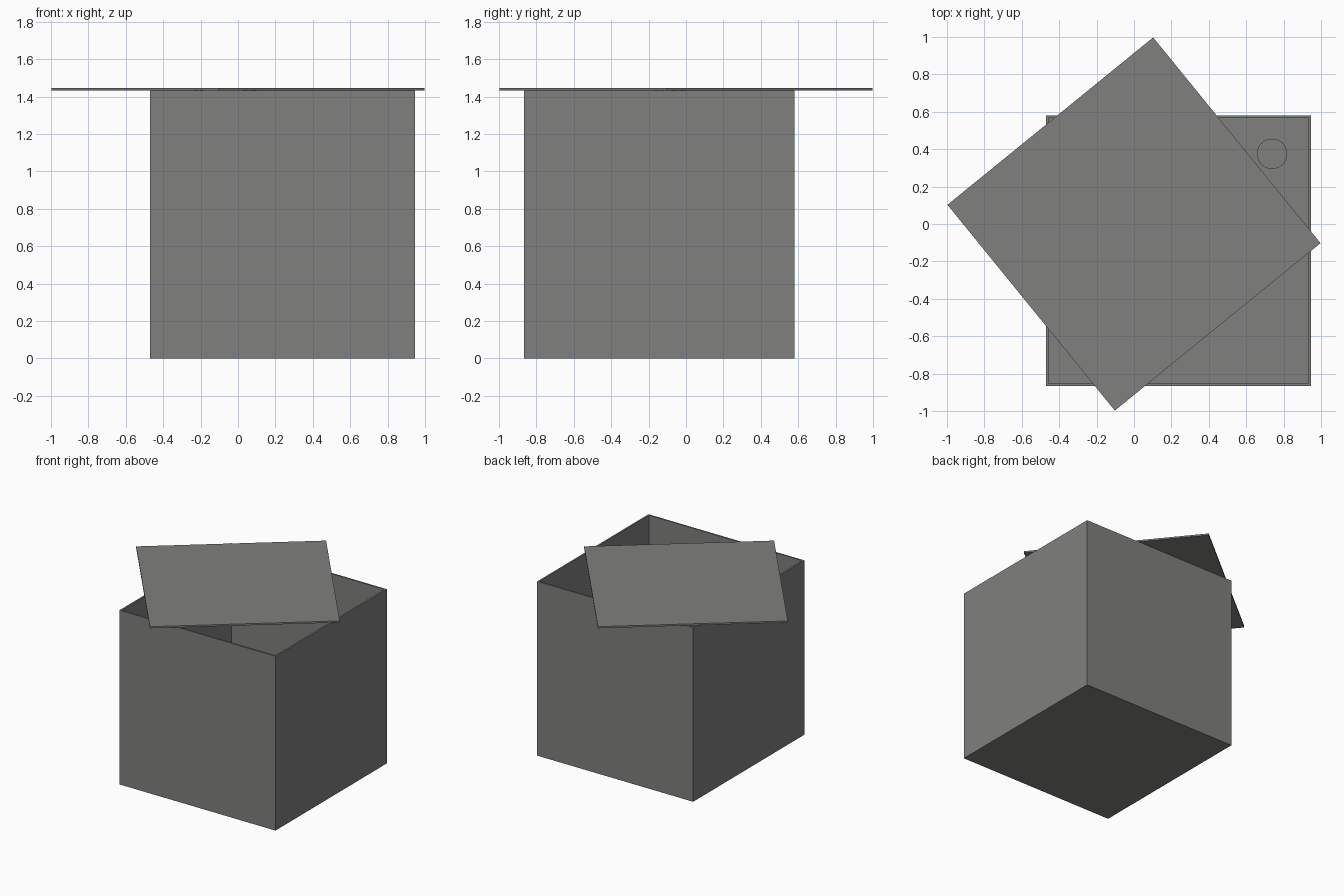
import bpy, math

if "Cube" in bpy.data.objects:
    bpy.data.objects.remove(bpy.data.objects["Cube"])

grey = bpy.data.materials.new("plain grey")
grey.diffuse_color = (0.215, 0.215, 0.21, 1)
grey.use_nodes = True
grey.node_tree.nodes["Principled BSDF"].inputs["Base Color"].default_value = grey.diffuse_color

S = 1.418   # panel side
T = 0.0135  # panel thickness
CX, CY = 0.238, -0.143  # centre of the box


def panel(name, loc, size, turn=0):
    bpy.ops.mesh.primitive_cube_add(size=1, location=loc, rotation=(0, 0, turn))
    ob = bpy.context.object
    ob.name = name
    ob.scale = size
    ob.data.materials.append(grey)
    return ob


# floor and four walls of the open box
panel("floor", (CX, CY, T / 2), (S, S, T))
for name, s in (("left_wall", -1), ("right_wall", 1)):
    panel(name, (CX + s * (S - T) / 2, CY, T + S / 2), (T, S, S))
for name, s in (("front_wall", -1), ("back_wall", 1)):
    panel(name, (CX, CY + s * (S + T) / 2, (S + T) / 2), (S, T, S + T))

# loose lid, turned and lying on the rim
panel("lid", (0, 0, S + 1.5 * T), (S, S, T), math.atan2(0.895, 1.1))

# small round object standing in the back right corner
H = 0.2
bpy.ops.mesh.primitive_cylinder_add(vertices=32, radius=0.081, depth=H,
                                    location=(0.738, 0.375, T + H / 2))
can = bpy.context.object
can.name = "small_cylinder"
can.data.materials.append(grey)
bpy.ops.object.shade_smooth_by_angle()
